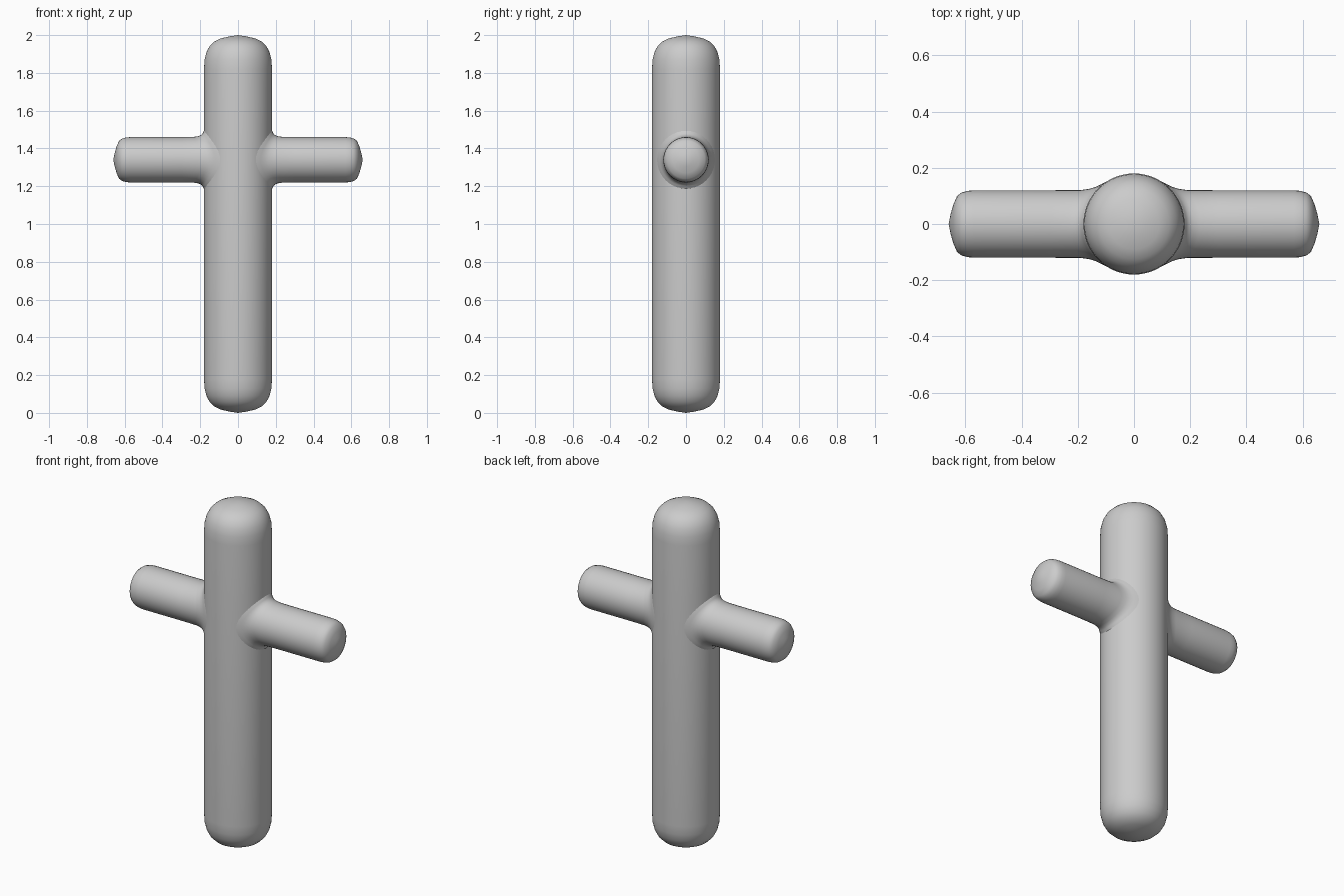
import bpy, bmesh, math

if "Cube" in bpy.data.objects:
    bpy.data.objects.remove(bpy.data.objects["Cube"])

POST_R, ARM_Z = 0.18, 1.34

grey = bpy.data.materials.new("plain grey")
grey.diffuse_color = (0.6, 0.6, 0.6, 1)
grey.use_nodes = True
grey.node_tree.nodes["Principled BSDF"].inputs["Base Color"].default_value = grey.diffuse_color


def skin(name, rings, caps):
    """Join equal rings into a smooth tube; caps are the end points (or None)."""
    bm = bmesh.new()
    loops = [[bm.verts.new(p) for p in ring] for ring in rings]
    n = len(loops[0])
    for a, b in zip(loops, loops[1:]):
        for i in range(n):
            j = (i + 1) % n
            bm.faces.new((a[i], a[j], b[j], b[i]))
    for loop, tip in zip((loops[0], loops[-1]), caps):
        if tip:
            v = bm.verts.new(tip)
            for i in range(n):
                bm.faces.new((loop[i], loop[(i + 1) % n], v))
    bmesh.ops.recalc_face_normals(bm, faces=bm.faces)
    mesh = bpy.data.meshes.new(name)
    bm.to_mesh(mesh)
    bm.free()
    mesh.materials.append(grey)
    mesh.shade_smooth()
    obj = bpy.data.objects.new(name, mesh)
    bpy.context.collection.objects.link(obj)
    return obj


def circle(n):
    return [(math.cos(2 * math.pi * i / n), math.sin(2 * math.pi * i / n)) for i in range(n)]


# Upright post: rounded ends with a slight point, as (radius, inset from the end)
end = [(0.045, 0.007), (0.09, 0.017), (0.125, 0.034), (0.15, 0.058),
       (0.167, 0.09), (0.177, 0.13), (0.18, 0.18)]
profile = end + [(r, 2 - h) for r, h in reversed(end)]
skin("post", [[(r * c, r * s, h) for c, s in circle(64)] for r, h in profile],
     ((0, 0, 0), (0, 0, 2)))

# Crossbar arms: a blended root that hugs the post, as (radius, gap from post),
# then a straight bar and a rounded tip, as (radius, x)
root = [(0.162, -0.008), (0.152, 0.001), (0.14, 0.007), (0.131, 0.016),
        (0.125, 0.03), (0.121, 0.055)]
bar = [(0.12, 0.3), (0.12, 0.57), (0.118, 0.592), (0.112, 0.614),
       (0.1, 0.63), (0.07, 0.643), (0.035, 0.653)]
for name, side in (("right_arm", 1), ("left_arm", -1)):
    rings = [[(side * (math.sqrt(POST_R ** 2 - (r * c) ** 2) + gap), r * c, ARM_Z + r * s)
              for c, s in circle(40)] for r, gap in root]
    rings += [[(side * x, r * c, ARM_Z + r * s) for c, s in circle(40)] for r, x in bar]
    skin(name, rings, (None, (side * 0.66, 0, ARM_Z)))
